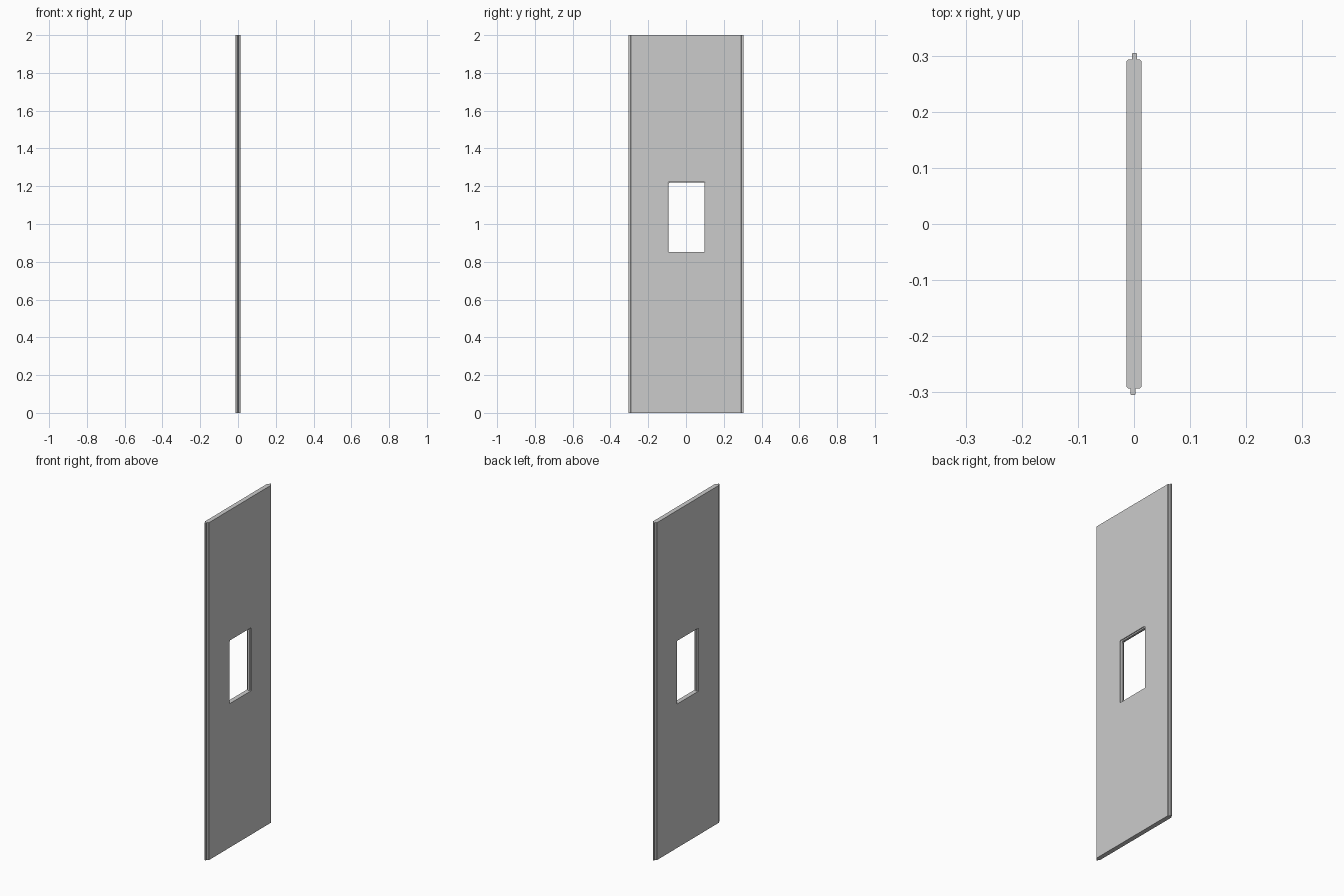
import bpy, bmesh

if "Cube" in bpy.data.objects:
    bpy.data.objects.remove(bpy.data.objects["Cube"])

T = 0.0135      # half thickness
C = 0.003       # chamfer
SIDE = 0.293    # half width of the slab
TIP = 0.305     # half width including tongues


def loft(name, rings):
    """Closed solid through equally sized rings of points."""
    bm = bmesh.new()
    rows = [[bm.verts.new(p) for p in ring] for ring in rings]
    n = len(rows[0])
    for a, b in zip(rows, rows[1:]):
        for i in range(n):
            j = (i + 1) % n
            bm.faces.new((a[i], a[j], b[j], b[i]))
    bm.faces.new(rows[0][::-1])
    bm.faces.new(rows[-1])
    bmesh.ops.recalc_face_normals(bm, faces=bm.faces[:])
    mesh = bpy.data.meshes.new(name)
    bm.to_mesh(mesh)
    bm.free()
    ob = bpy.data.objects.new(name, mesh)
    bpy.context.collection.objects.link(ob)
    return ob


# wall panel: chamfered plan with a slim tongue along each side
def edge(s, mid):
    w, c = 0.0045, 0.0015
    return [(s * T, s * (SIDE - C)), (s * (T - C), s * SIDE),
            (mid + s * w, s * SIDE), (mid + s * w, s * (TIP - c)),
            (mid + s * (w - c), s * TIP), (mid - s * (w - c), s * TIP),
            (mid - s * w, s * (TIP - c)), (mid - s * w, s * SIDE),
            (-s * (T - C), s * SIDE), (-s * T, s * (SIDE - C))]


plan = edge(1, 0.001) + edge(-1, -0.002)
panel = loft("wall_panel", [[(x, y, z) for x, y in plan] for z in (0, 2)])


# window opening: flared sides and top, flat sill, clipped top corners
def opening(x, g):
    y0, y1, z0, z1, k = -0.092 - g, 0.099 + g, 0.853, 1.221 + g, 0.006
    return [(x, y0, z0), (x, y1, z0), (x, y1, z1 - k),
            (x, y1 - k, z1), (x, y0 + k, z1), (x, y0, z1 - k)]


F = 0.006
cutter = loft("window_cutter", [opening(-T - 0.01, F), opening(-T + 0.004, F),
                                opening(-T + 0.008, 0), opening(T - 0.008, 0),
                                opening(T - 0.004, F), opening(T + 0.01, F)])
cutter.hide_render = True
cutter.hide_viewport = False
cutter.display_type = 'WIRE'
mod = panel.modifiers.new("window", 'BOOLEAN')
mod.operation = 'DIFFERENCE'
mod.solver = 'EXACT'
mod.object = cutter
bpy.context.view_layer.objects.active = panel
bpy.ops.object.modifier_apply(modifier=mod.name)
bpy.data.objects.remove(cutter)
